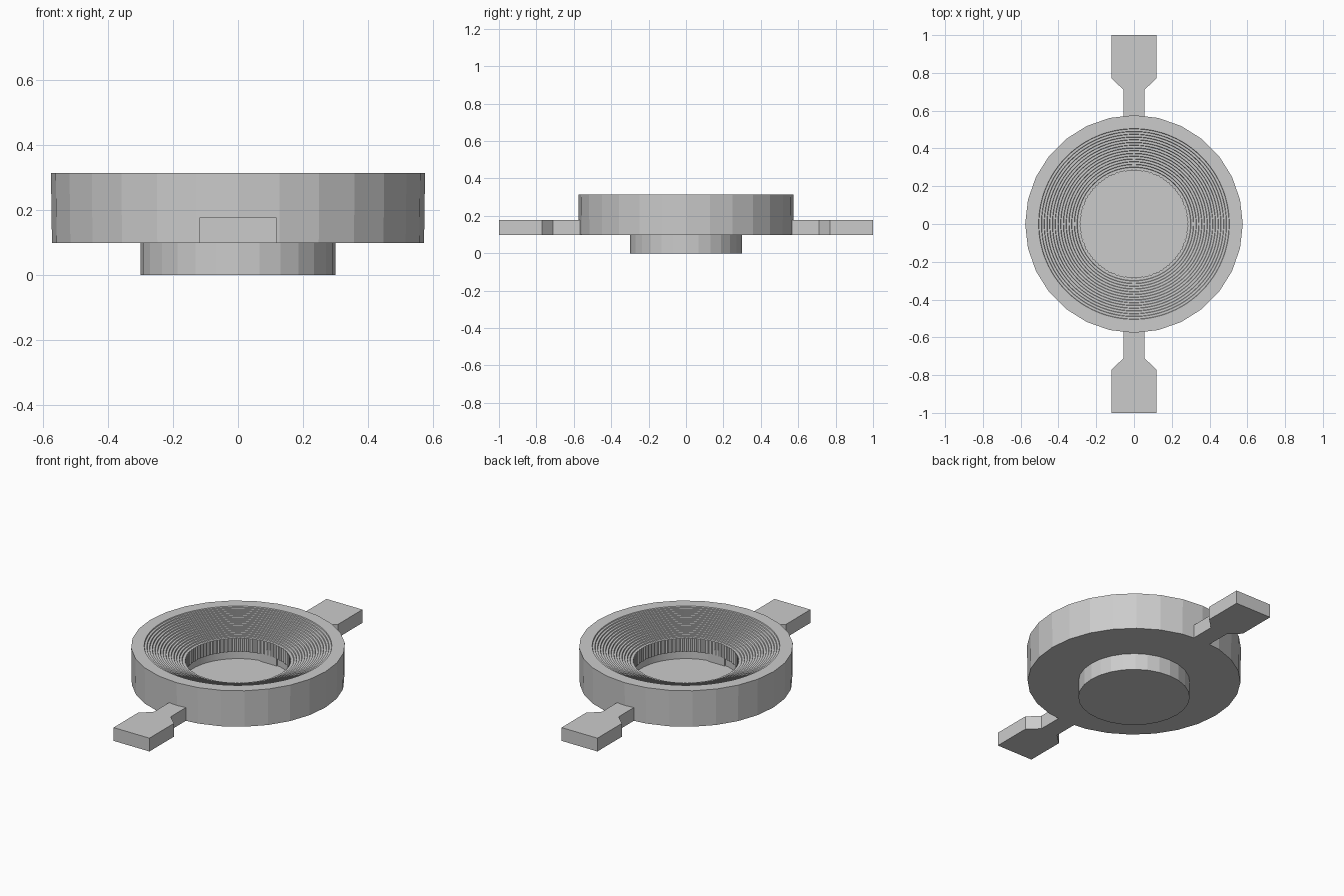
import bpy, bmesh
from math import sin, cos, pi

if "Cube" in bpy.data.objects:
    bpy.data.objects.remove(bpy.data.objects["Cube"])

SIDES = 28           # visible facets of the outer wall
SUB = 6              # finer divisions per facet inside the bowl
SEG = SIDES * SUB


def add_object(name, bm):
    bmesh.ops.recalc_face_normals(bm, faces=bm.faces)
    mesh = bpy.data.meshes.new(name)
    bm.to_mesh(mesh)
    bm.free()
    obj = bpy.data.objects.new(name, mesh)
    bpy.context.collection.objects.link(obj)
    return obj


def facet_radius(r, i):
    """Radius on a SIDES-gon at fine segment i."""
    off = (i % SUB) * 2 * pi / SEG - pi / SIDES
    return r * cos(pi / SIDES) / cos(off)


def lathe(name, profile):
    """Closed ring from (radius, z, kind) points; kind is round, facet or rib."""
    bm = bmesh.new()
    rings = []
    for i in range(SEG):
        a = 2 * pi * i / SEG
        ring = []
        for r, z, kind in profile:
            if kind == "facet":
                r = facet_radius(r, i)
            elif kind == "rib":
                r += 0.005 * (i % 2)
            ring.append(bm.verts.new((r * sin(a), r * cos(a), z)))
        rings.append(ring)
    n = len(profile)
    for i in range(SEG):
        p, q = rings[i], rings[(i + 1) % SEG]
        for j in range(n):
            k = (j + 1) % n
            bm.faces.new((p[j], q[j], q[k], p[k]))
    return add_object(name, bm)


def prism(name, outline, z0, z1):
    bm = bmesh.new()
    face = bm.faces.new([bm.verts.new((x, y, z0)) for x, y in outline])
    top = bmesh.ops.extrude_face_region(bm, geom=[face])
    verts = [v for v in top["geom"] if isinstance(v, bmesh.types.BMVert)]
    bmesh.ops.translate(bm, verts=verts, vec=(0, 0, z1 - z0))
    return add_object(name, bm)


# bowl: faceted outside, fine sloping steps inside, ribbed well wall
STEPS = 15
R_TOP, R_WELL, Z_TOP, Z_WELL = 0.505, 0.287, 0.313, 0.225
profile = [(0.573, 0.098, "facet"), (0.576, Z_TOP, "facet")]
dr, dz = (R_TOP - R_WELL) / STEPS, (Z_TOP - Z_WELL) / STEPS
for s in range(STEPS):
    r, z = R_TOP - s * dr, Z_TOP - s * dz
    profile += [(r, z, "round"), (r - 0.15 * dr, z - dz, "round")]
profile += [(0.281, Z_WELL, "rib"), (0.281, 0.145, "rib"),
            (0.296, 0.145, "round"), (0.296, 0.098, "round")]
lathe("stepped_bowl", profile)

# round foot, whose top is the floor of the well
foot = [(0.3 * sin(2 * pi * i / SIDES), 0.3 * cos(2 * pi * i / SIDES)) for i in range(SIDES)]
prism("foot", foot, 0.0, 0.098)

# two paddle handles whose inner ends just show under the ribbed wall
for name, side in (("back_handle", 1), ("front_handle", -1)):
    half = [(0.055, 0.284), (0.055, 0.71), (0.118, 0.77), (0.118, 1.0)]
    outline = half + [(-x, y) for x, y in reversed(half)]
    prism(name, [(x, side * y) for x, y in outline], 0.098, 0.177)
